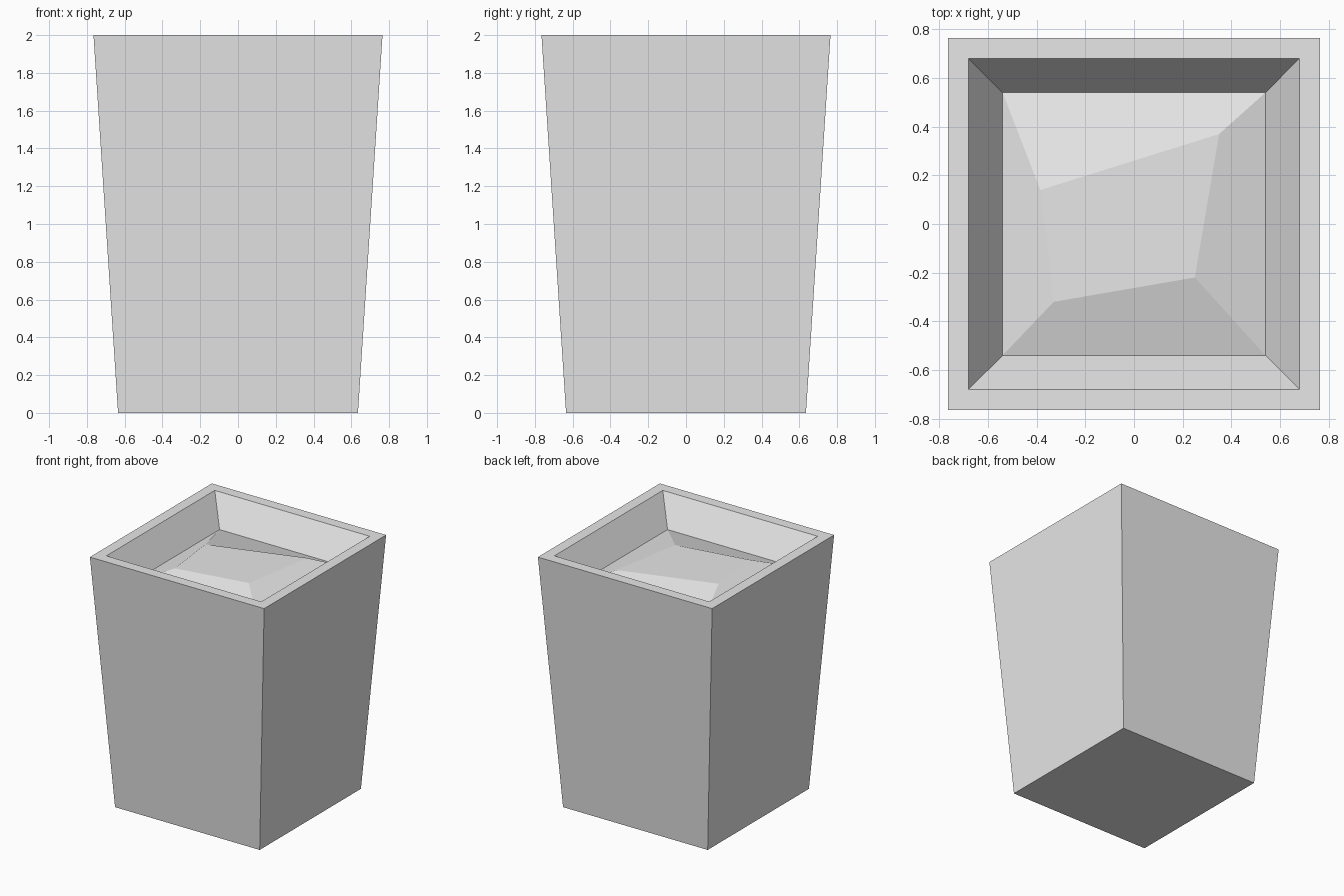
import bpy
import bmesh

cube = bpy.data.objects.get("Cube")
if cube:
    bpy.data.objects.remove(cube, do_unlink=True)

grey = bpy.data.materials.new("light_grey")
grey.use_nodes = True
colour = (0.8, 0.8, 0.8, 1.0)
grey.diffuse_color = colour
grey.node_tree.nodes["Principled BSDF"].inputs["Base Color"].default_value = colour


def square(half, z):
    return [(-half, -half, z), (half, -half, z), (half, half, z), (-half, half, z)]


def loft(name, rings, cap_first, cap_last):
    """Bridge a list of four-point rings into a flat-shaded object."""
    bm = bmesh.new()
    loops = [[bm.verts.new(p) for p in ring] for ring in rings]
    for a, b in zip(loops, loops[1:]):
        for i in range(4):
            j = (i + 1) % 4
            bm.faces.new((a[i], a[j], b[j], b[i]))
    if cap_first:
        bm.faces.new(loops[0][::-1])
    if cap_last:
        bm.faces.new(loops[-1])
    mesh = bpy.data.meshes.new(name)
    bm.to_mesh(mesh)
    bm.free()
    mesh.materials.append(grey)
    obj = bpy.data.objects.new(name, mesh)
    bpy.context.collection.objects.link(obj)
    return obj


# Tapered pot: base, outer wall, flat rim, sloping inner wall
soil_z = 1.78
loft("planter_pot",
     [square(0.635, 0), square(0.765, 2), square(0.68, 2), square(0.54, soil_z)],
     True, False)

# Low, uneven mound of soil filling the pot
crown = [(-0.33, -0.32), (0.25, -0.22), (0.35, 0.37), (-0.385, 0.14)]
loft("soil_mound",
     [square(0.54, soil_z), [(x, y, 1.857) for x, y in crown]],
     False, True)
